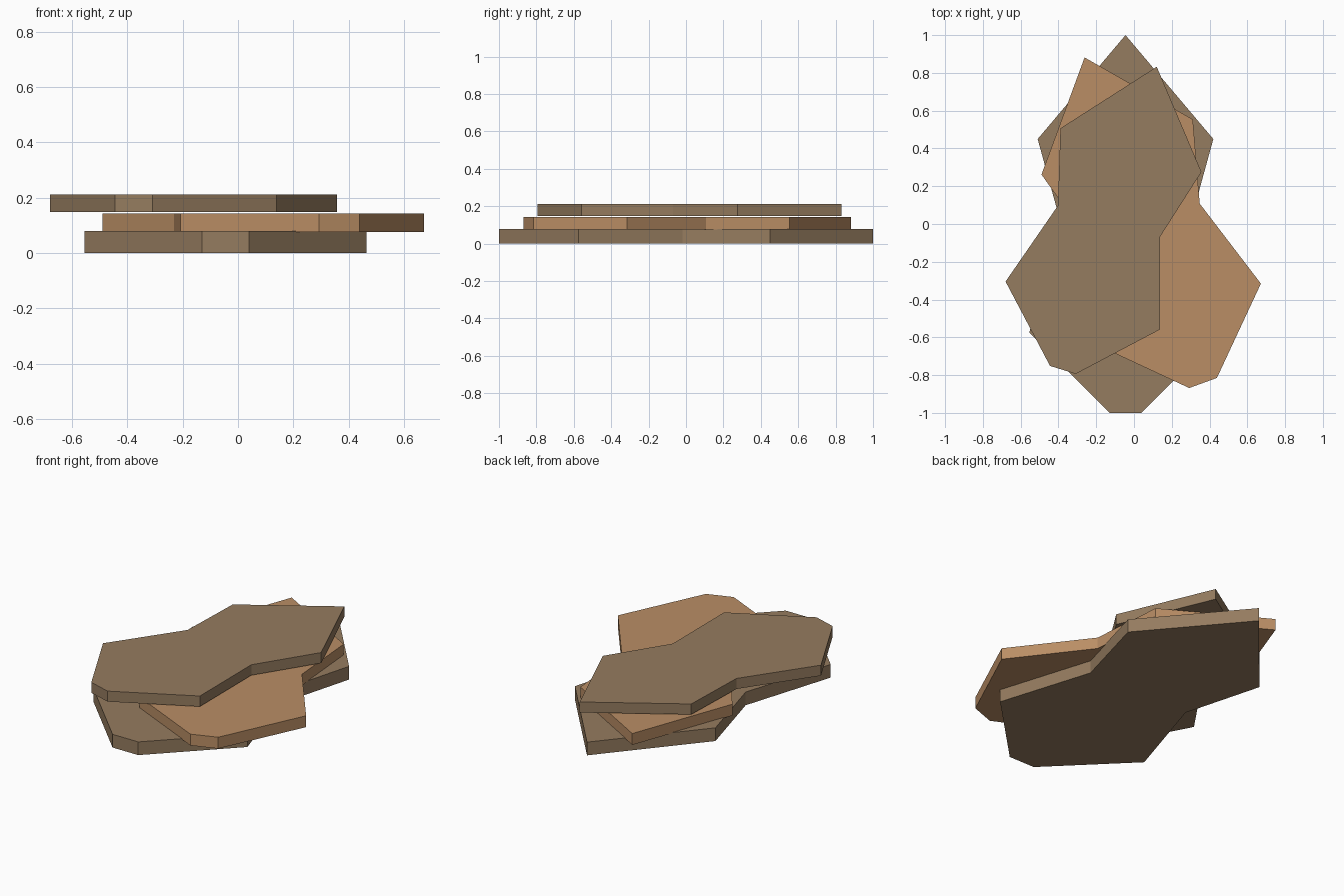
import bpy
import bmesh
from math import radians

cube = bpy.data.objects.get("Cube")
if cube:
    bpy.data.objects.remove(cube, do_unlink=True)


def make_material(name, colour):
    mat = bpy.data.materials.new(name)
    mat.use_nodes = True
    mat.diffuse_color = colour
    mat.node_tree.nodes["Principled BSDF"].inputs["Base Color"].default_value = colour
    return mat


grey_brown = make_material("grey brown", (0.30, 0.20, 0.115, 1))
warm_tan = make_material("warm tan", (0.49, 0.27, 0.13, 1))

# Right half of the waisted slab outline, from the tail up to the shoulder
half = [(0.085, -1.0), (0.51, -0.575), (0.336, -0.02), (0.465, 0.45)]
outline = half + [(0.0, 1.0)] + [(-x, y) for x, y in reversed(half)]


def make_slab(name, centre, scale, turn, bottom, top, mat):
    """Extrude the outline into a flat plate, turned about the vertical."""
    bm = bmesh.new()
    base = bm.faces.new([bm.verts.new((x * scale, y * scale, 0)) for x, y in outline])
    rim = bmesh.ops.extrude_face_region(bm, geom=[base])["geom"]
    upper = [v for v in rim if isinstance(v, bmesh.types.BMVert)]
    bmesh.ops.translate(bm, verts=upper, vec=(0, 0, top - bottom))
    bmesh.ops.recalc_face_normals(bm, faces=bm.faces)
    mesh = bpy.data.meshes.new(name)
    bm.to_mesh(mesh)
    bm.free()
    mesh.materials.append(mat)
    slab = bpy.data.objects.new(name, mesh)
    slab.location = (*centre, bottom)
    slab.rotation_euler.z = radians(turn)
    bpy.context.collection.objects.link(slab)


# Three stacked slabs, each smaller and turned a little
make_slab("bottom_slab", (-0.045, 0.0), 1.0, 0, 0.0, 0.079, grey_brown)
make_slab("middle_slab", (0.052, 0.02), 0.917, 20, 0.075, 0.143, warm_tan)
make_slab("top_slab", (-0.128, 0.03), 0.84, -17.2, 0.148, 0.211, grey_brown)
